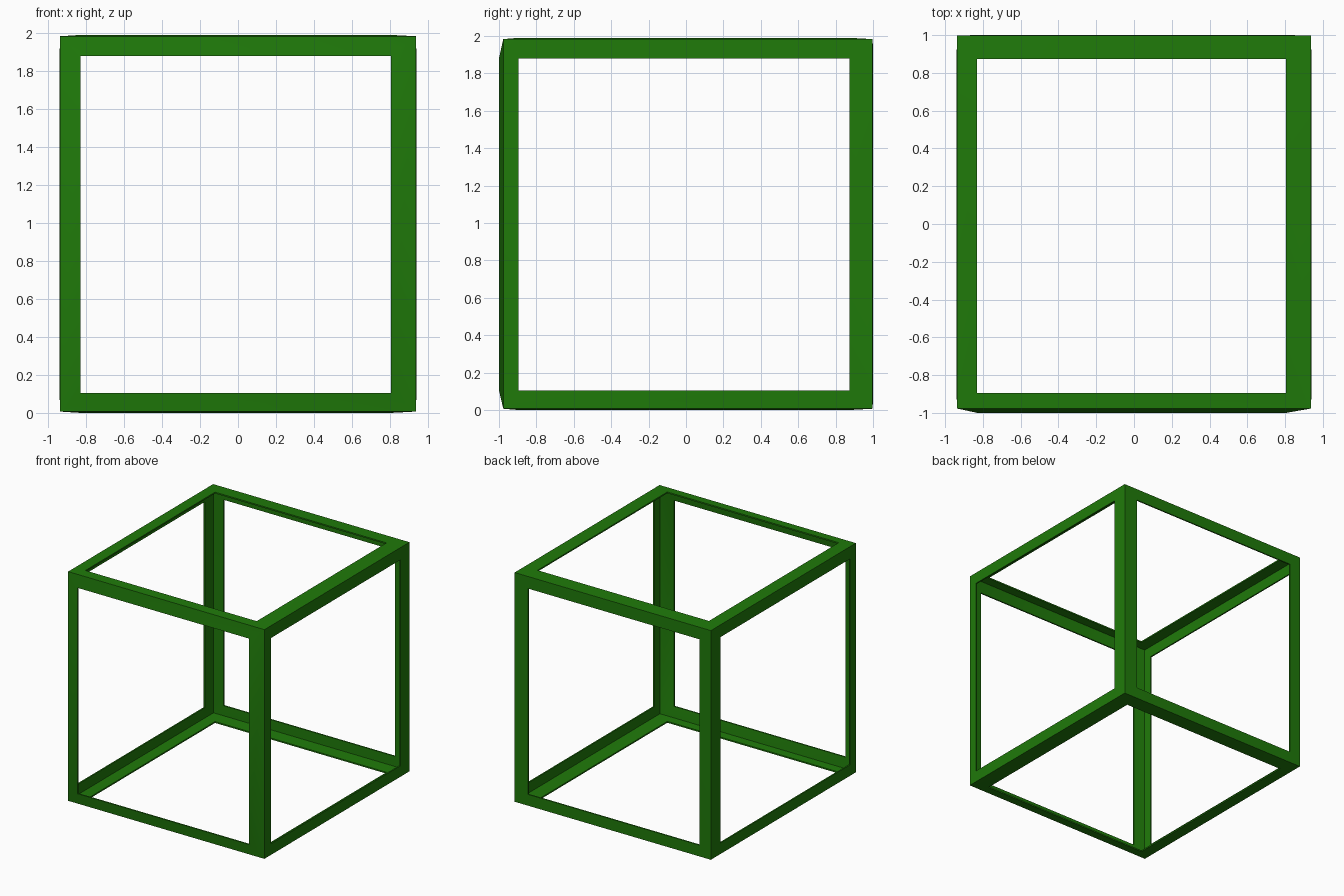
import bpy, bmesh, math
from itertools import product

if "Cube" in bpy.data.objects:
    bpy.data.objects.remove(bpy.data.objects["Cube"])

# limits per axis (low, high): outer corners, raised face rims, opening edges
CORNER = ((-0.936, 0.936), (-0.977, 0.998), (0.007, 1.983))
RIM = ((-0.94, 0.94), (-1.0, 1.0), (0.0, 1.99))
OPENING = ((-0.83, 0.805), (-0.895, 0.873), (0.105, 1.88))
THICK = 0.012

bm = bmesh.new()


def corners(inset):
    return {b: bm.verts.new([CORNER[i][b[i]] + inset * (1 - 2 * b[i]) for i in range(3)])
            for b in product((0, 1), repeat=3)}


outer, inner = corners(0), corners(THICK)

# each side of the cube: a thin sheet with a square opening, so the bars are L-shaped
for axis in range(3):
    for side in (0, 1):
        keys, rim, back = [], [], []
        for u, v in ((0, 0), (1, 0), (1, 1), (0, 1)):
            k = [0, 0, 0]
            k[axis], k[(axis + 1) % 3], k[(axis + 2) % 3] = side, u, v
            co = [OPENING[i][k[i]] for i in range(3)]
            co[axis] = RIM[axis][side]
            rim.append(bm.verts.new(co))
            co[axis] += THICK * (1 - 2 * side)
            back.append(bm.verts.new(co))
            keys.append(tuple(k))
        for i in range(4):
            j = (i + 1) % 4
            a, b = keys[i], keys[j]
            bm.faces.new((outer[a], outer[b], rim[j], rim[i]))
            bm.faces.new((rim[i], rim[j], back[j], back[i]))
            bm.faces.new((back[i], back[j], inner[b], inner[a]))
bmesh.ops.recalc_face_normals(bm, faces=bm.faces)

mesh = bpy.data.meshes.new("cube_frame")
bm.to_mesh(mesh)
bm.free()
frame = bpy.data.objects.new("cube_frame", mesh)
bpy.context.collection.objects.link(frame)

# soft shading across each side, sharp cube edges
bpy.context.view_layer.objects.active = frame
frame.select_set(True)
bpy.ops.object.shade_smooth_by_angle(angle=math.radians(30))

# green paint
mat = bpy.data.materials.new("green")
mat.diffuse_color = (0.014, 0.195, 0.003, 1)
mat.use_nodes = True
mat.node_tree.nodes["Principled BSDF"].inputs["Base Color"].default_value = mat.diffuse_color
mesh.materials.append(mat)
